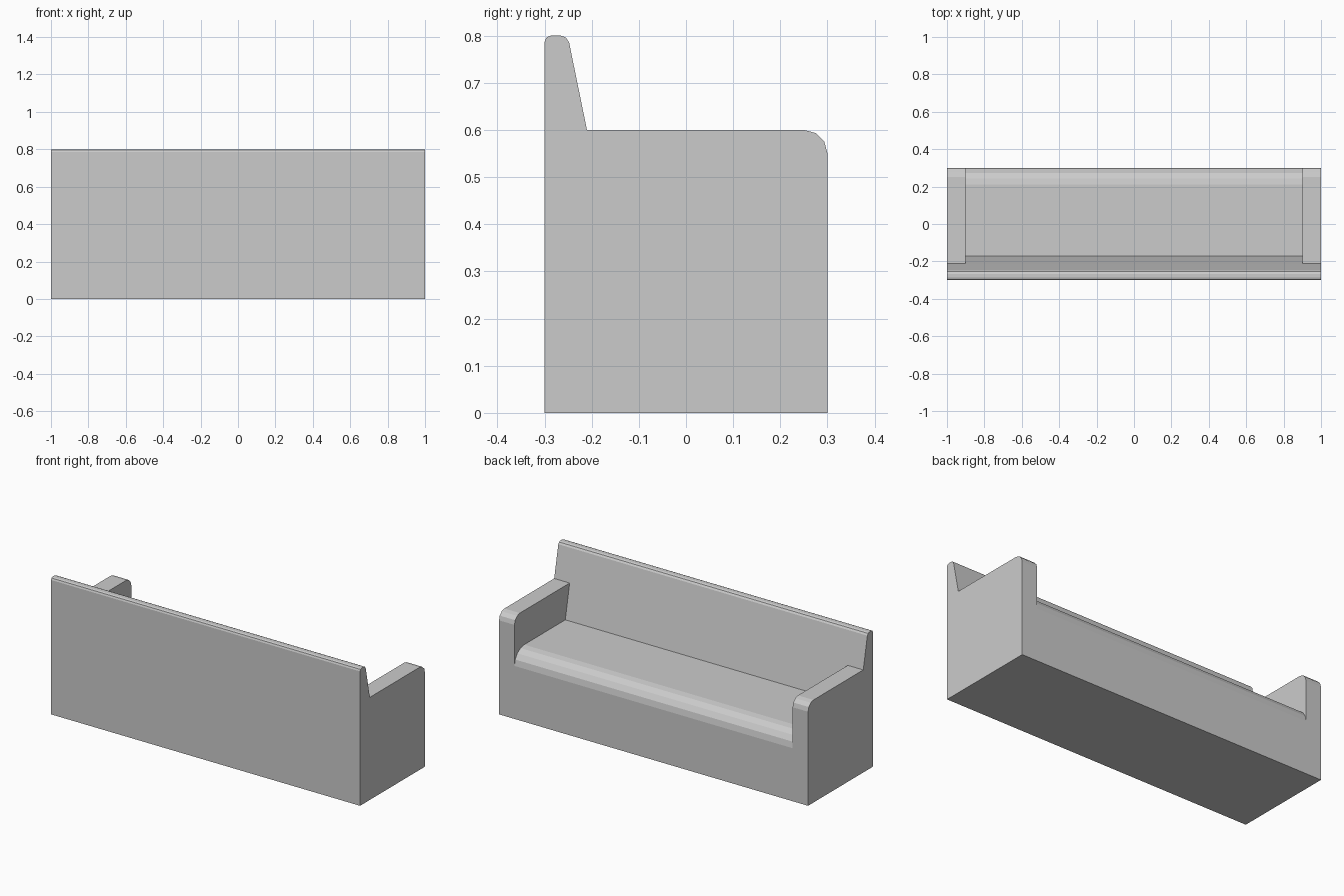
import bpy, bmesh
from math import sin, cos, pi

if "Cube" in bpy.data.objects:
    bpy.data.objects.remove(bpy.data.objects["Cube"])


def corner(cy, cz, ry, rz, segments):
    """Rounded front edge in the y-z plane, from the top round to the front."""
    return [(cy + ry * sin(i / segments * pi / 2), cz + rz * cos(i / segments * pi / 2))
            for i in range(segments + 1)]


# Side profiles (y, z): shared rear, arm top line, seat top line
SEAT_LOW = 0.31
hinge = (-0.21, 0.6)
rear = [(0.3, 0), (-0.3, 0), (-0.3, 0.786), (-0.296, 0.796), (-0.286, 0.8),
        (-0.266, 0.8), (-0.255, 0.796), (-0.248, 0.786), hinge]
arm_line = corner(0.25, 0.55, 0.05, 0.05, 3) + [(0.3, SEAT_LOW)]
seat_line = [(-0.17, 0.4)] + corner(0.21, SEAT_LOW, 0.09, 0.09, 4)

bm = bmesh.new()


def face(points):
    bm.faces.new([bm.verts.new(p) for p in points])


def strip(profile, x0, x1):
    """Skin a closed side profile between two x positions."""
    for (ya, za), (yb, zb) in zip(profile, profile[1:] + profile[:1]):
        face([(x0, ya, za), (x0, yb, zb), (x1, yb, zb), (x1, ya, za)])


def cap(profile, x):
    face([(x, y, z) for y, z in profile])


# Seat section between the arms
strip(rear + seat_line, -0.9, 0.9)

# Arm sections: skin, outer side and exposed inner side
for s in (-1, 1):
    strip(rear + arm_line, s * 0.9, s)
    cap(rear + arm_line, s)
    cap([hinge] + arm_line + seat_line[-2::-1], s * 0.9)

# Weld into one clean watertight shell
bmesh.ops.remove_doubles(bm, verts=bm.verts, dist=0.0001)
bmesh.ops.recalc_face_normals(bm, faces=bm.faces)
mesh = bpy.data.meshes.new("sofa_body")
bm.to_mesh(mesh)
bm.free()
sofa = bpy.data.objects.new("sofa_body", mesh)
bpy.context.collection.objects.link(sofa)
